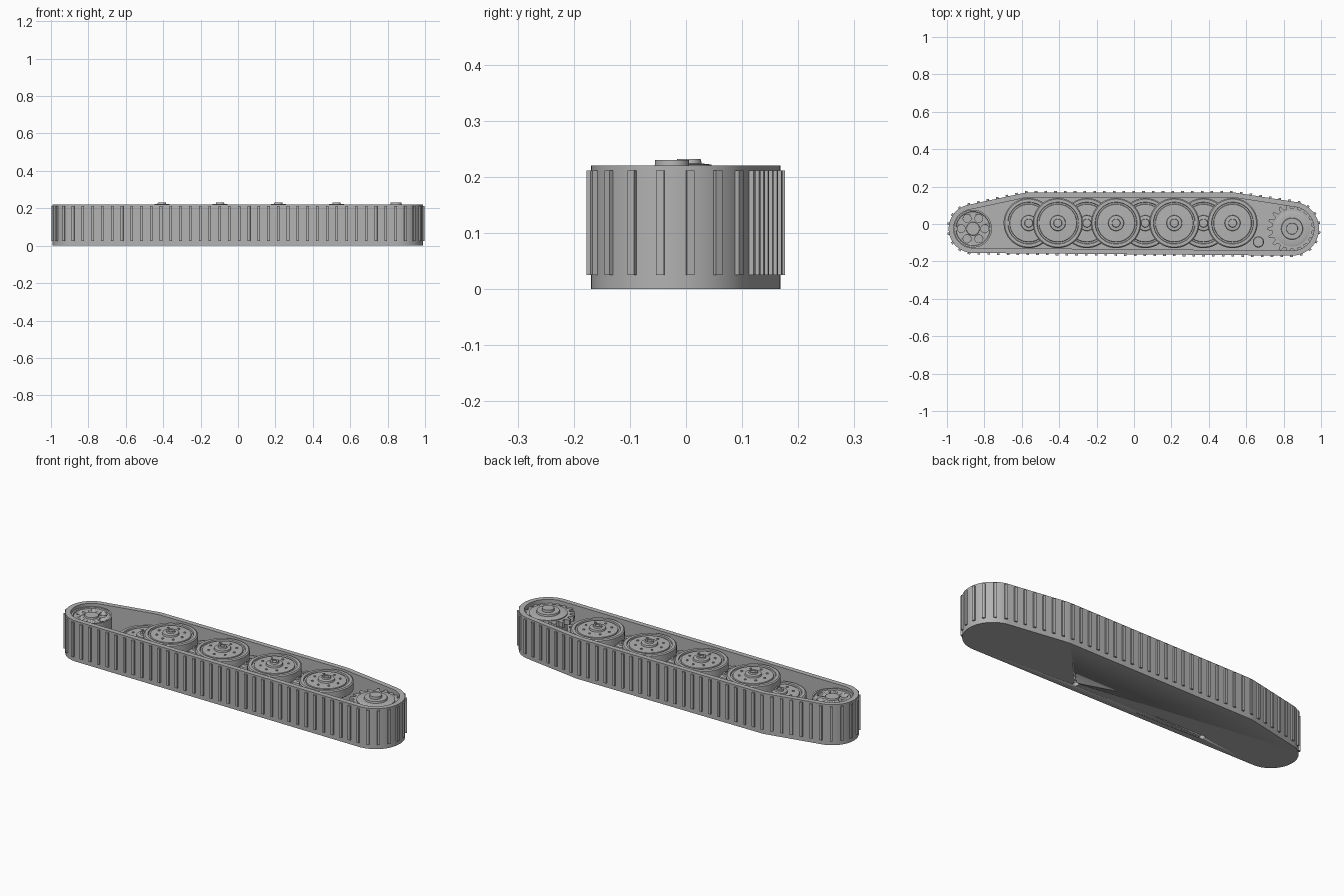
import bpy, bmesh, math
from mathutils import Vector, Matrix

cube = bpy.data.objects.get("Cube")
if cube:
    bpy.data.objects.remove(cube, do_unlink=True)

grey = bpy.data.materials.new("plain grey")
grey.use_nodes = True
grey.diffuse_color = (0.45, 0.45, 0.45, 1)
grey.node_tree.nodes["Principled BSDF"].inputs["Base Color"].default_value = (0.45, 0.45, 0.45, 1)


def finish(bm, name):
    """Turn a bmesh into a shaded object."""
    bmesh.ops.recalc_face_normals(bm, faces=bm.faces)
    mesh = bpy.data.meshes.new(name)
    bm.to_mesh(mesh)
    bm.free()
    mesh.materials.append(grey)
    for p in mesh.polygons:
        p.use_smooth = True
    mesh.set_sharp_from_angle(angle=math.radians(30))
    ob = bpy.data.objects.new(name, mesh)
    bpy.context.collection.objects.link(ob)
    return ob


def loft(bm, rings):
    """Join closed rings of equal count and cap both ends."""
    rows = [[bm.verts.new(p) for p in ring] for ring in rings]
    n = len(rows[0])
    for a, b in zip(rows, rows[1:]):
        for i in range(n):
            j = (i + 1) % n
            bm.faces.new((a[i], a[j], b[j], b[i]))
    bm.faces.new(rows[0][::-1])
    bm.faces.new(rows[-1])


def turned(bm, centre, profile, sides=48):
    """Revolve (radius, z) pairs about a vertical axis."""
    loft(bm, [[(centre[0] + r * math.cos(math.tau * i / sides),
                centre[1] + r * math.sin(math.tau * i / sides), z)
               for i in range(sides)] for r, z in profile])


def around(centre, radius, count):
    return [(centre[0] + radius * math.cos(math.tau * i / count),
             centre[1] + radius * math.sin(math.tau * i / count)) for i in range(count)]


def drill(target, spots, radius, low, high, name):
    bm = bmesh.new()
    for c in spots:
        turned(bm, c, [(radius, low), (radius, high)], 20)
    cutter = finish(bm, name)
    cutter.hide_render = True
    cutter.hide_viewport = True
    cutter.display_type = 'WIRE'
    mod = target.modifiers.new("holes", 'BOOLEAN')
    mod.operation = 'DIFFERENCE'
    mod.solver = 'EXACT'
    mod.object = cutter


IDLER = (-0.861, -0.025)
SPROCKET = (0.845, -0.025)
WHEEL_Y = 0.005
WHEELS = [-0.563 + 0.1557 * i for i in range(8)]
TOP = 0.22
FLOOR = 0.03


# Track outline: a belt stretched round the idler, end wheels and sprocket
def belt(offset, steps=180):
    circles = [(*IDLER, 0.13), (WHEELS[0], WHEEL_Y, 0.163),
               (WHEELS[-1], WHEEL_Y, 0.163), (*SPROCKET, 0.144)]
    pts = []
    for i in range(steps):
        a = math.tau * i / steps
        n = Vector((math.cos(a), math.sin(a)))
        x, y, r = max(circles, key=lambda c: c[0] * n.x + c[1] * n.y + c[2])
        pts.append(Vector((x, y)) + n * (r + offset))
    return pts


def at(points, z):
    return [(p.x, p.y, z) for p in points]


outer, inner = belt(0), belt(-0.027)
bm = bmesh.new()
loft(bm, [at(outer, 0), at(outer, TOP), at(inner, TOP), at(inner, FLOOR)])
body = finish(bm, "track_body")
drill(body, [(0.265, -0.11), (-0.51, -0.11)], 0.015, -0.05, 0.025, "pin_hole_cutter")

# Cleats spaced evenly along the belt
bm = bmesh.new()
edges = list(zip(outer, outer[1:] + outer[:1]))
total = sum((b - a).length for a, b in edges)
count = round(total / 0.0525)
pitch = total / count
walked, target = 0, 0.032
for a, b in edges:
    length = (b - a).length
    while length > 0 and target <= walked + length and target < total:
        p = a.lerp(b, (target - walked) / length)
        d = (b - a).normalized()
        turn = Matrix.Rotation(math.atan2(d.y, d.x), 4, 'Z')
        place = Matrix.Translation((p.x, p.y, 0.118)) @ turn
        bmesh.ops.create_cube(bm, size=1,
                              matrix=place @ Matrix.Diagonal((0.014, 0.017, 0.186, 1)))
        target += pitch
    walked += length
finish(bm, "track_cleats")

# Overlapping road wheels, alternately low and high
for i, x in enumerate(WHEELS):
    base = 0.16 if i % 2 else 0.107
    c = (x, WHEEL_Y)
    bm = bmesh.new()
    turned(bm, c, [(0.126, base), (0.134, base + 0.006), (0.134, base + 0.048),
                   (0.128, base + 0.053), (0.112, base + 0.053), (0.11, base + 0.046),
                   (0.102, base + 0.046), (0.1, base + 0.051), (0.042, base + 0.053),
                   (0.04, base + 0.062), (0.023, base + 0.064), (0.021, base + 0.072),
                   (0.013, base + 0.072), (0.013, base + 0.068)], 64)
    for spot in around(c, 0.07, 8):
        turned(bm, spot, [(0.006, base + 0.045), (0.006, base + 0.056)], 8)
    turned(bm, c, [(0.03, FLOOR - 0.01), (0.03, base + 0.01)], 24)
    finish(bm, f"road_wheel_{i + 1}")

# Idler wheel with six round openings
bm = bmesh.new()
turned(bm, IDLER, [(0.101, FLOOR - 0.01), (0.101, 0.204), (0.092, 0.204),
                   (0.09, 0.198), (0.036, 0.198), (0.034, 0.206)])
idler = finish(bm, "idler_wheel")
drill(idler, around(IDLER, 0.063, 6), 0.021, 0.16, 0.25, "idler_hole_cutter")

# Drive sprocket: drum with two toothed plates and a stepped hub
bm = bmesh.new()
TEETH = 18
for low, high in ((0.085, 0.11), (0.172, 0.2)):
    ring = []
    for t in range(TEETH):
        for step, r in ((-0.3, 0.108), (-0.14, 0.132), (0.14, 0.132), (0.3, 0.108)):
            a = math.tau * (t + step) / TEETH
            ring.append(Vector((SPROCKET[0] + r * math.cos(a), SPROCKET[1] + r * math.sin(a))))
    loft(bm, [at(ring, low), at(ring, high)])
turned(bm, SPROCKET, [(0.095, FLOOR - 0.01), (0.095, 0.205), (0.085, 0.208), (0.058, 0.208),
                      (0.056, 0.217), (0.031, 0.217), (0.03, 0.23)])
finish(bm, "drive_sprocket")

# Small return roller beside the sprocket
bm = bmesh.new()
turned(bm, (0.665, -0.096), [(0.03, FLOOR - 0.01), (0.03, 0.165), (0.026, 0.17)], 28)
finish(bm, "return_roller")
